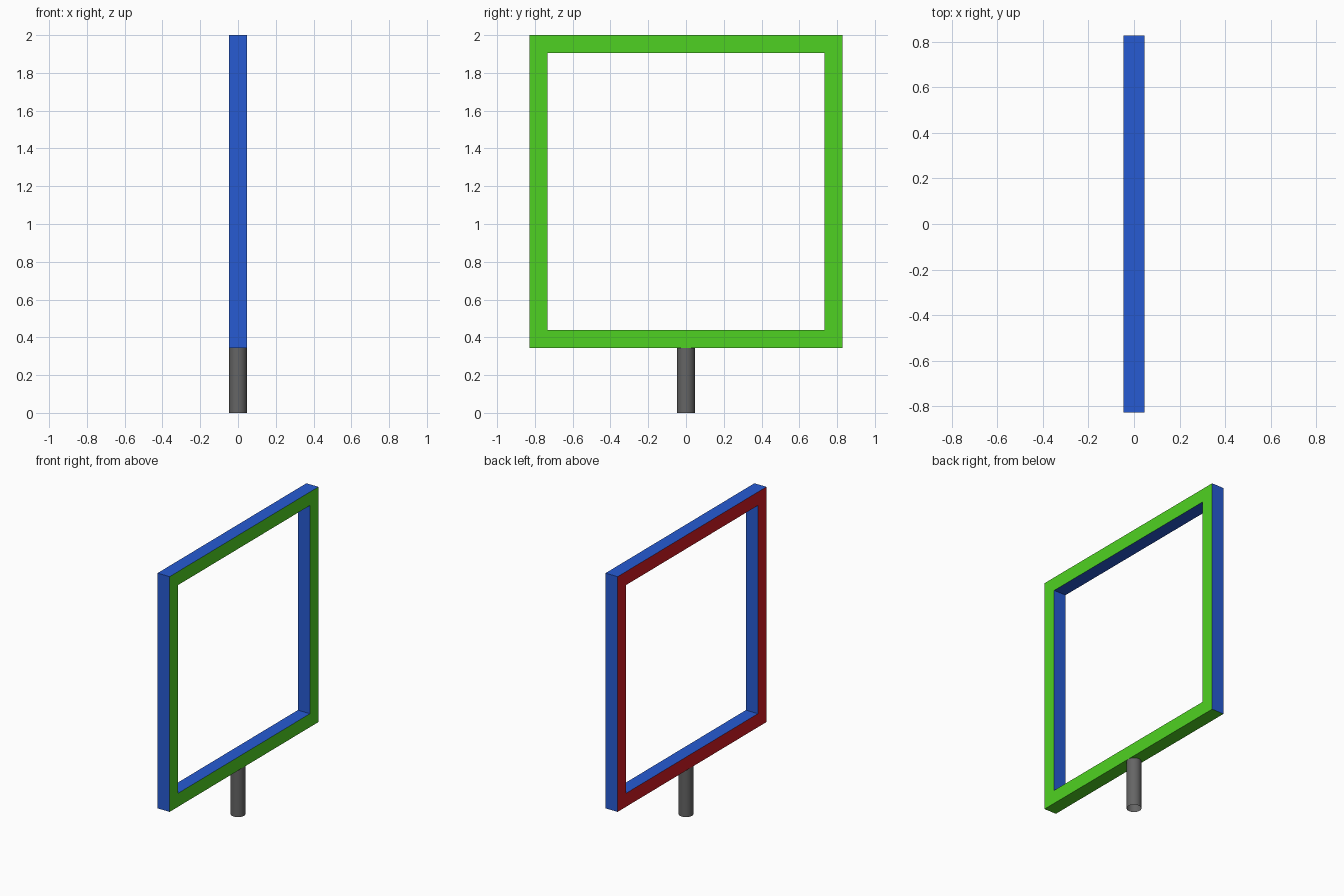
import bpy, bmesh

if "Cube" in bpy.data.objects:
    bpy.data.objects.remove(bpy.data.objects["Cube"])

HALF_DEPTH = 0.047
OUTER = 0.828          # half width of the frame
INNER = 0.733          # half width of the opening
CENTRE_Z = 2.0 - OUTER
BOTTOM_Z = 2.0 - 2 * OUTER


def material(name, rgb):
    m = bpy.data.materials.new(name)
    m.diffuse_color = (*rgb, 1.0)
    m.use_nodes = True
    m.node_tree.nodes["Principled BSDF"].inputs["Base Color"].default_value = m.diffuse_color
    return m


blue = material("blue", (0.02, 0.104, 0.65))
green = material("green", (0.078, 0.64, 0.016))
red = material("red", (0.64, 0.011, 0.017))
grey = material("grey", (0.13, 0.13, 0.13))


def finish(bm, name, mats):
    me = bpy.data.meshes.new(name)
    for m in mats:
        me.materials.append(m)
    bm.to_mesh(me)
    bm.free()
    ob = bpy.data.objects.new(name, me)
    bpy.context.collection.objects.link(ob)


# Square frame: two squares on each side of the depth, bridged into a ring
bm = bmesh.new()
corners = [(-1, -1), (1, -1), (1, 1), (-1, 1)]


def loop(x, half):
    return [bm.verts.new((x, y * half, CENTRE_Z + z * half)) for y, z in corners]


rings = [loop(-HALF_DEPTH, OUTER), loop(HALF_DEPTH, OUTER),
         loop(HALF_DEPTH, INNER), loop(-HALF_DEPTH, INNER)]
for k in range(4):
    a, b = rings[k], rings[(k + 1) % 4]
    for i in range(4):
        j = (i + 1) % 4
        bm.faces.new((a[i], a[j], b[j], b[i]))
bmesh.ops.recalc_face_normals(bm, faces=bm.faces)

# Green on the right face and underside, red on the left face, blue elsewhere
for f in bm.faces:
    if f.normal.x > 0.5 or f.calc_center_median().z < BOTTOM_Z + 0.001:
        f.material_index = 1
    elif f.normal.x < -0.5:
        f.material_index = 2
finish(bm, "square_frame", [blue, green, red])

# Round post under the frame, an open tube
bpy.ops.mesh.primitive_cylinder_add(vertices=32, radius=HALF_DEPTH, depth=BOTTOM_Z,
                                    end_fill_type='NOTHING',
                                    location=(0, 0, BOTTOM_Z / 2))
post = bpy.context.object
post.name = "post"
post.data.materials.append(grey)
bpy.ops.object.shade_smooth_by_angle()
